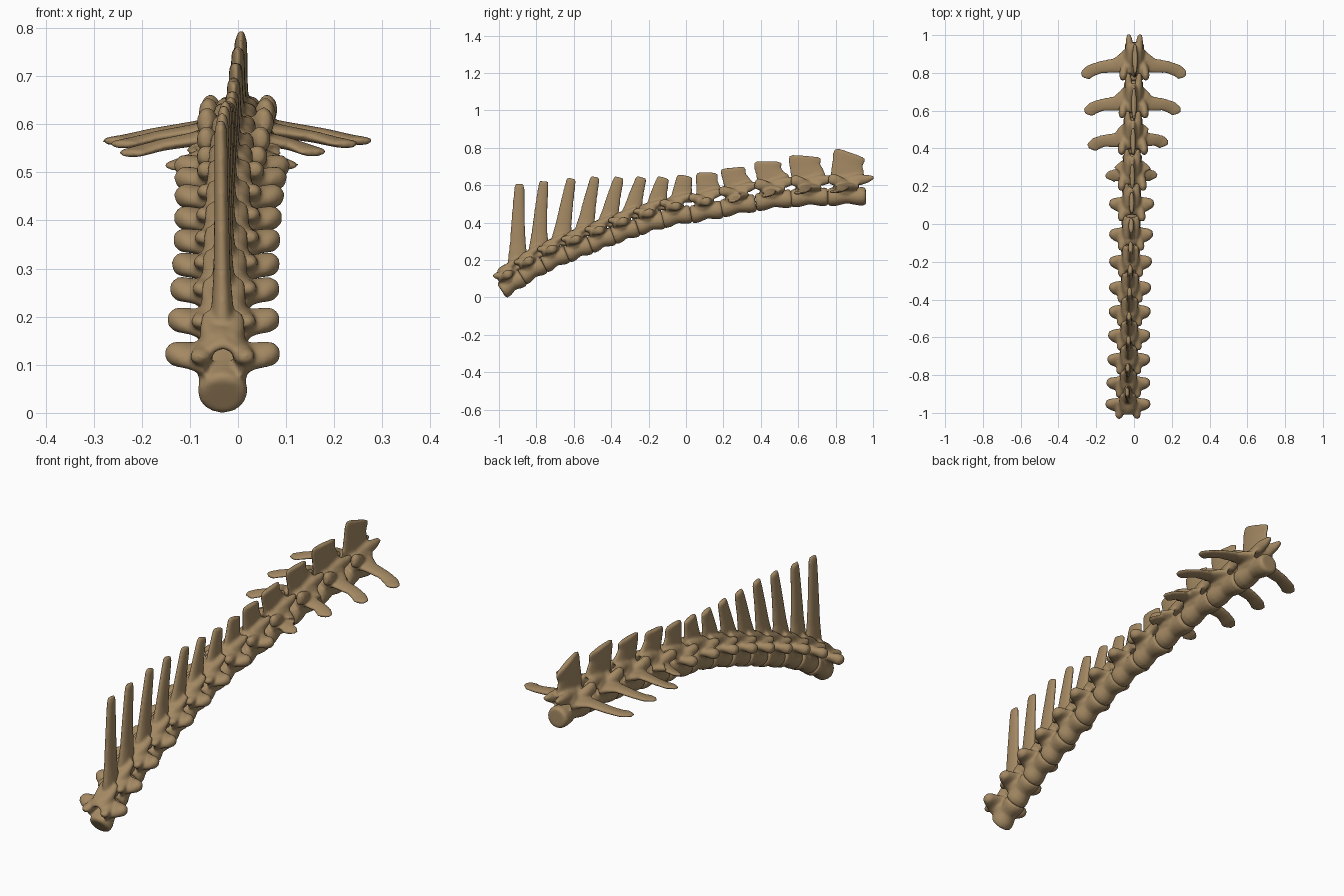
import bpy, bmesh, math
from mathutils import Vector

bone = bpy.data.materials.new("tan_bone")
bone.diffuse_color = (0.37, 0.25, 0.125, 1)

# vertebra body centres (y, z), spine tips (y, z, half depth), side process lengths
CENTRES = [(-.93, .072), (-.82, .142), (-.70, .204), (-.575, .255), (-.45, .305), (-.325, .351),
           (-.19, .396), (-.05, .432), (.11, .457), (.28, .49), (.47, .519), (.66, .534), (.86, .539)]
TIPS = [(-.89, .607, .03), (-.76, .622, .03), (-.612, .637, .03), (-.485, .645, .03),
        (-.357, .643, .032), (-.237, .643, .033), (-.12, .642, .037), (-.005, .652, .046),
        (.112, .668, .06), (.25, .694, .07), (.437, .727, .077), (.637, .757, .09), (.88, .774, .09)]
WINGS = {9: (.13, .12), 10: (.226, .174), 11: (.248, .236), 12: (.268, .262)}


def tube(bm, pts, up, n=16):
    """Closed tube through (centre, side radius, up radius) with oval sections."""
    rings = []
    for i, (c, ru, rv) in enumerate(pts):
        d = (pts[min(i + 1, len(pts) - 1)][0] - pts[max(i - 1, 0)][0]).normalized()
        u = d.cross(up).normalized()
        v = u.cross(d)
        rings.append([bm.verts.new(c + u * ru * math.cos(a) + v * rv * math.sin(a))
                      for a in (2 * math.pi * k / n for k in range(n))])
    for a, b in zip(rings, rings[1:]):
        for k in range(n):
            bm.faces.new((a[k], a[(k + 1) % n], b[(k + 1) % n], b[k]))
    bm.faces.new(rings[0][::-1])
    bm.faces.new(rings[-1])


def vertebra(i):
    y, z = CENTRES[i]
    a, b = CENTRES[max(i - 1, 0)], CENTRES[min(i + 1, 12)]
    T = Vector((0, b[0] - a[0], b[1] - a[1]))
    L = T.length / (1 if i in (0, 12) else 2) + .004
    T.normalize()
    N = Vector((0, -T.z, T.y))
    ox = -.032 + .034 * (y + .93) / 1.79
    C = Vector((ox, y, z))
    lum = min(max((i - 6) / 4, 0), 1)          # 0 = chest form, 1 = loin form
    k = L / .14

    def P(x, t, n):
        return C + Vector((x, 0, 0)) + T * t + N * n

    bm = bmesh.new()
    # waisted body
    h = L / 2
    tube(bm, [(P(0, t * h, o), rx, rn) for t, rx, rn, o in
              ((-1, .04, .04, 0), (-.9, .051, .049, 0), (-.6, .052, .049, 0), (0, .043, .041, .005),
               (.6, .051, .049, 0), (.88, .052, .05, 0), (1, .043, .042, 0))], N)
    for s in (-1, 1):
        # arch around the canal
        w = .034 + .026 * lum
        tube(bm, [(P(s * .036, -.012 * k, .02), .016, w), (P(s * .044, -.01 * k, .055), .016, w),
                  (P(s * .03, .005, .084), .015, w + .012), (P(s * -.004, .015, .096), .016, w + .012)], T)
        # front joint process, a flared flap in the loin
        fx, fn = .012 * lum, .012 * lum
        tube(bm, [(P(s * .04, 0, .062), .022, .024),
                  (P(s * (.044 + fx), -.032 * k, .075 + fn), .022, .02 + .008 * lum),
                  (P(s * (.048 + fx), -.052 * k, .083 + fn), .021, .016 + .016 * lum),
                  (P(s * (.05 + fx), -.066 * k, .087 + fn), .011, .009 + .012 * lum)], N)
        # rear joint process, deep at its root
        tube(bm, [(P(s * .018, 0, .085), .022, .024), (P(s * .026, .05 * k, .088), .021, .02 + .01 * lum),
                  (P(s * .028, .08 * k, .093), .018, .015 + .006 * lum),
                  (P(s * .03, .1 * k, .1), .011, .009)], N)
        # side processes: long wings or short knobs
        if i in WINGS:
            R = WINGS[i][0 if s < 0 else 1] - .008
            f = R / .265
            tube(bm, [(P(s * .03, 0, .05), .075, .026), (P(s * .06, -.008, .054), .056, .02),
                      (P(s * R * .4, -.02, .052), .04, .014), (P(s * R * .7, -.03 * f, .041), .034, .012),
                      (P(s * R * .9, -.05 * f, .031), .036, .01), (P(s * R, -.075 * f, .028), .033, .009),
                      (P(s * R * 1.02, -.088 * f, .027), .018, .007)], N)
        else:
            e = .118 - .008 * math.sin(math.pi * i / 8)
            tube(bm, [(P(s * .03, -.002, .05), .056, .026), (P(s * .06, .002, .053), .043, .021),
                      (P(s * .085, .006, .055), .035, .024), (P(s * (e - .014), .01, .054), .027, .025),
                      (P(s * e, .012, .052), .014, .013)], N)
    # upright spine
    ty, tz, td = TIPS[i]
    tx = -.036 + .042 * (ty + .89) / 1.77
    A = Vector((ox, y + .032 * (1 - lum) + .012 * lum, z + .078))
    B = Vector((tx, ty, tz))
    bd = .054 + .034 * lum
    md = td + .006 * (1 - lum) - .006 * lum
    rows = []
    for f, rx, ry in ((0, .034, bd), (.12, .024, bd), (.3, .018, md + .008), (.6, .015, md),
                      (.85, .014, td), (.96, .013, td - .003), (1, .008, td * .78)):
        c = A.lerp(B, f)
        c.y -= .015 * math.sin(math.pi * f) * (lum if i > 6 else .3)
        rows.append((c, rx, ry))
    tube(bm, rows, Vector((0, 1, 0)), 20)

    bmesh.ops.recalc_face_normals(bm, faces=bm.faces)
    me = bpy.data.meshes.new("vertebra_%02d" % (i + 1))
    bm.to_mesh(me)
    bm.free()
    me.materials.append(bone)
    ob = bpy.data.objects.new(me.name, me)
    bpy.context.collection.objects.link(ob)
    # fuse all parts into one smooth bone
    m = ob.modifiers.new("fuse", 'REMESH')
    m.mode = 'VOXEL'
    m.voxel_size = .006
    m.use_smooth_shade = True
    m = ob.modifiers.new("soften", 'SMOOTH')
    m.factor = .5
    m.iterations = 8


for i in range(13):
    vertebra(i)
